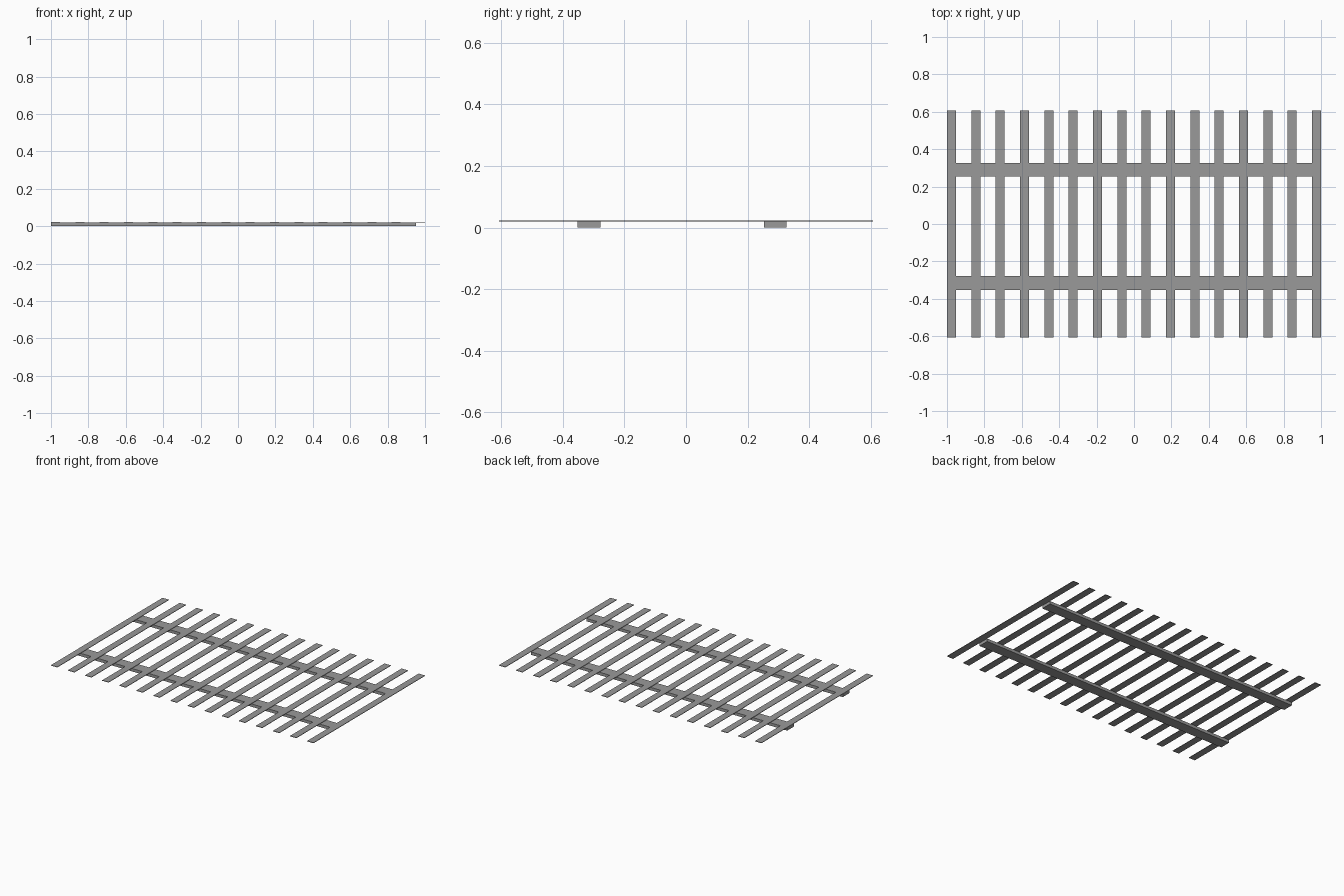
import bpy

cube = bpy.data.objects.get("Cube")
if cube:
    bpy.data.objects.remove(cube, do_unlink=True)

# One plain grey for the whole frame
grey = bpy.data.materials.new("weathered grey")
grey.use_nodes = True
colour = (0.32, 0.32, 0.32, 1)
grey.diffuse_color = colour
grey.node_tree.nodes["Principled BSDF"].inputs["Base Color"].default_value = colour


def board(name, low, high):
    """Add a box spanning two opposite corners."""
    centre = [(a + b) / 2 for a, b in zip(low, high)]
    bpy.ops.mesh.primitive_cube_add(size=1, location=centre)
    obj = bpy.context.object
    obj.name = name
    obj.scale = [b - a for a, b in zip(low, high)]
    bpy.ops.object.transform_apply(location=False, rotation=False, scale=True)
    obj.data.materials.append(grey)


RAIL_TOP, SLAT_TOP = 0.02, 0.0235
SLAT_COUNT, SLAT_WIDTH, HALF_LENGTH = 16, 0.048, 0.607
PITCH = (2 - SLAT_WIDTH) / (SLAT_COUNT - 1)

# Two long rails underneath, stopping at the inner edge of the last slat
for name, y in (("front_rail", -0.315), ("back_rail", 0.29)):
    board(name, (-1, y - 0.037, 0), (1 - SLAT_WIDTH, y + 0.037, RAIL_TOP))

# Thin evenly spaced slats lying across the rails
for i in range(SLAT_COUNT):
    x = -1 + i * PITCH
    board(f"slat_{i + 1}", (x, -HALF_LENGTH, RAIL_TOP),
          (x + SLAT_WIDTH, HALF_LENGTH, SLAT_TOP))
